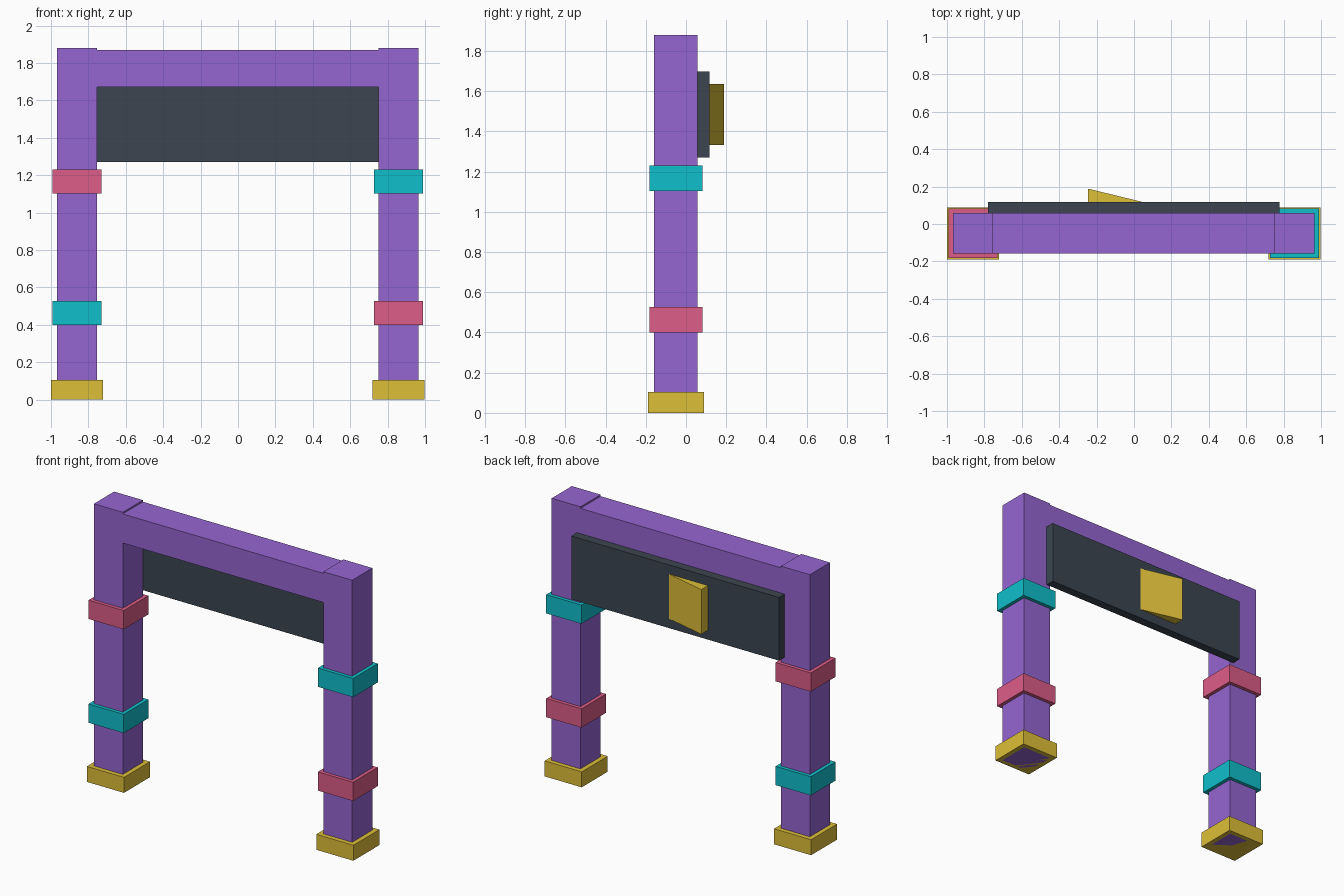
import bpy
import bmesh

if "Cube" in bpy.data.objects:
    bpy.data.objects.remove(bpy.data.objects["Cube"])


def material(name, rgb):
    m = bpy.data.materials.new(name)
    m.diffuse_color = (*rgb, 1)
    m.use_nodes = True
    m.node_tree.nodes["Principled BSDF"].inputs["Base Color"].default_value = m.diffuse_color
    return m


purple = material("purple", (0.30, 0.13, 0.64))
pink = material("pink", (0.72, 0.11, 0.25))
teal = material("teal", (0.005, 0.52, 0.60))
yellow = material("yellow", (0.73, 0.52, 0.04))
slate = material("slate", (0.045, 0.06, 0.08))


def prism(name, outline, z0, z1, mat):
    """Extrude an xy outline from z0 up to z1."""
    bm = bmesh.new()
    face = bm.faces.new([bm.verts.new((x, y, z0)) for x, y in outline])
    ext = bmesh.ops.extrude_face_region(bm, geom=[face])["geom"]
    top = [g for g in ext if isinstance(g, bmesh.types.BMVert)]
    bmesh.ops.translate(bm, verts=top, vec=(0, 0, z1 - z0))
    bmesh.ops.recalc_face_normals(bm, faces=bm.faces)
    mesh = bpy.data.meshes.new(name)
    bm.to_mesh(mesh)
    bm.free()
    mesh.materials.append(mat)
    ob = bpy.data.objects.new(name, mesh)
    bpy.context.collection.objects.link(ob)
    return ob


def box(name, x, y, z, mat):
    outline = [(x[0], y[0]), (x[1], y[0]), (x[1], y[1]), (x[0], y[1])]
    return prism(name, outline, z[0], z[1], mat)


def column_box(name, cx, size, z, mat):
    h = size / 2
    return box(name, (cx - h, cx + h), (-0.05 - h, -0.05 + h), z, mat)


# Two posts, each with a foot and two bands in swapped colours
for side, cx, upper, lower in (("left", -0.861, pink, teal),
                               ("right", 0.858, teal, pink)):
    column_box(side + "_post", cx, 0.216, (0, 1.88), purple)
    column_box(side + "_foot", cx, 0.278, (0, 0.105), yellow)
    column_box(side + "_lower_band", cx, 0.264, (0.40, 0.527), lower)
    column_box(side + "_upper_band", cx, 0.264, (1.103, 1.23), upper)

# Top beam between the posts
box("top_beam", (-0.754, 0.75), (-0.158, 0.058), (1.672, 1.869), purple)

# Sign panel on the back of the frame, with a wedge-shaped block on it
box("back_panel", (-0.78, 0.777), (0.058, 0.118), (1.27, 1.698), slate)
prism("panel_wedge", [(-0.247, 0.118), (0.045, 0.118), (-0.247, 0.189)],
      1.333, 1.636, yellow)
